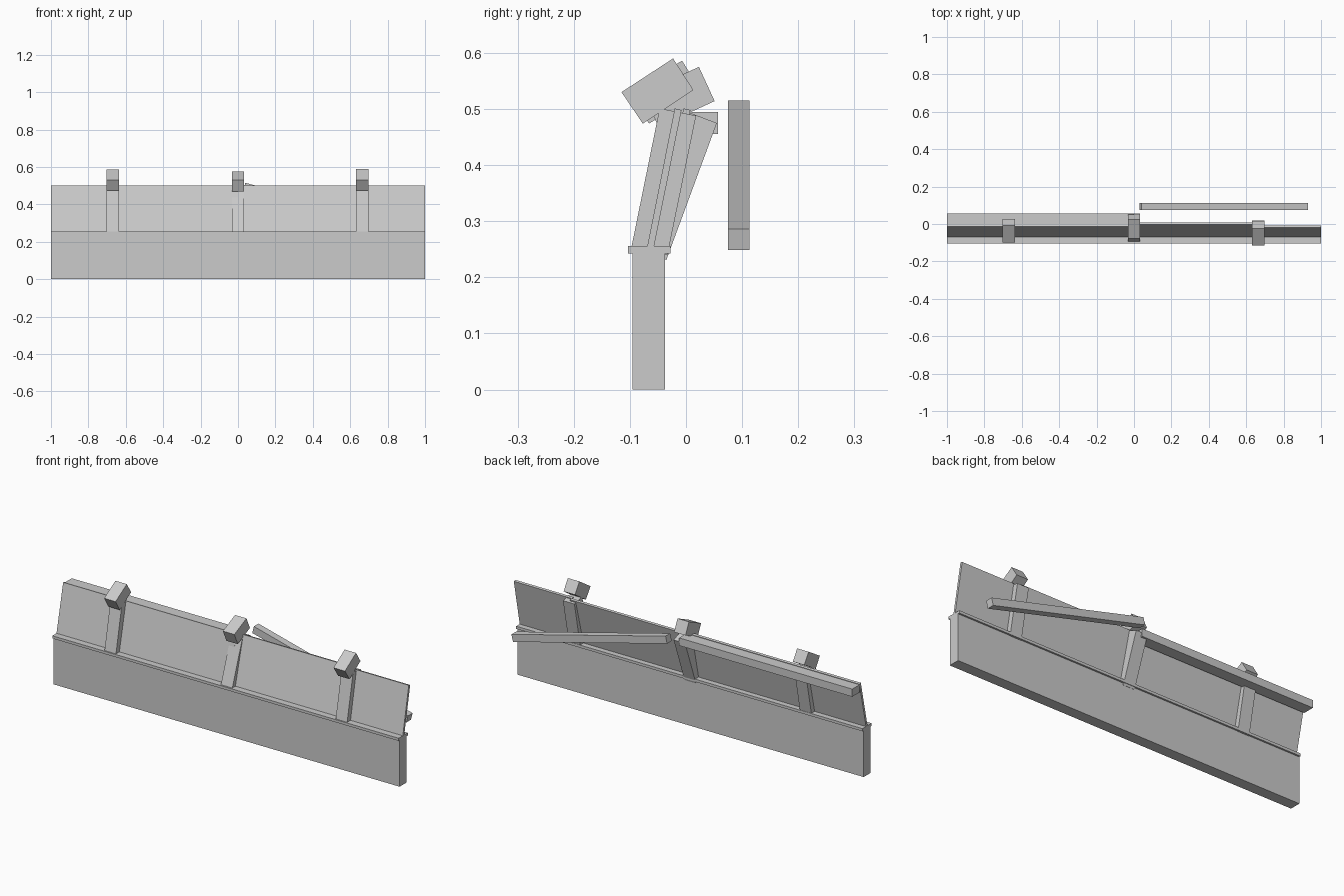
import bpy, bmesh

if "Cube" in bpy.data.objects:
    bpy.data.objects.remove(bpy.data.objects["Cube"])

grey = bpy.data.materials.new("weathered_grey")
grey.diffuse_color = (0.6, 0.6, 0.6, 1)
grey.use_nodes = True
grey.node_tree.nodes["Principled BSDF"].inputs["Base Color"].default_value = grey.diffuse_color


def prism(name, profile, start, end, axis="x"):
    """Extrude a profile along x (points are y,z) or along y (points are x,z)."""
    bm = bmesh.new()
    def place(p, t):
        return (t, p[0], p[1]) if axis == "x" else (p[0], t, p[1])
    a = [bm.verts.new(place(p, start)) for p in profile]
    b = [bm.verts.new(place(p, end)) for p in profile]
    bm.faces.new(a)
    bm.faces.new(b[::-1])
    n = len(profile)
    for i in range(n):
        j = (i + 1) % n
        bm.faces.new((a[i], b[i], b[j], a[j]))
    bmesh.ops.recalc_face_normals(bm, faces=bm.faces[:])
    me = bpy.data.meshes.new(name)
    bm.to_mesh(me)
    bm.free()
    me.materials.append(grey)
    ob = bpy.data.objects.new(name, me)
    bpy.context.collection.objects.link(ob)
    return ob


def rect(y0, y1, z0, z1):
    return [(y0, z0), (y1, z0), (y1, z1), (y0, z1)]


# Base wall and its ledge
prism("base_wall", rect(-0.095, -0.037, 0, 0.25), -1, 1)
prism("ledge", rect(-0.103, -0.028, 0.242, 0.256), -1, 1)

# Leaning posts, the middle one tipped further back
outer = [(-0.098, 0.25), (-0.033, 0.24), (0.018, 0.488), (-0.047, 0.501)]
middle = [(-0.095, 0.253), (-0.035, 0.231), (0.055, 0.475), (-0.006, 0.498)]
for side, x, profile in (("left", -0.67, outer), ("middle", 0, middle), ("right", 0.665, outer)):
    prism(side + "_post", profile, x - 0.033, x + 0.033)

# Tilted blocks on top of the posts
caps = {
    "left": (-0.67, [(-0.100, 0.530), (-0.066, 0.474), (0.028, 0.530), (-0.007, 0.586)]),
    "middle": (0, [(-0.077, 0.529), (-0.049, 0.468), (0.051, 0.514), (0.023, 0.575)]),
    "right": (0.665, [(-0.115, 0.530), (-0.077, 0.474), (0.013, 0.534), (-0.023, 0.590)]),
}
for side, (x, profile) in caps.items():
    prism(side + "_post_block", profile, x - 0.033, x + 0.033)

# Thin leaning panels between the posts
for name, x0, x1, top in (("left_panels", -1, 0, -0.014),
                          ("centre_right_panel", 0, 0.665, -0.004),
                          ("right_end_panel", 0.665, 1, -0.02)):
    prism(name, [(-0.07, 0.25), (-0.058, 0.25), (top + 0.012, 0.498), (top, 0.501)], x0, x1)

# Rail still in place behind the left half
prism("upper_rail", rect(-0.003, 0.057, 0.455, 0.495), -1, 0)

# Rail hanging loose behind the right half
prism("fallen_rail", [(0.03, 0.478), (0.92, 0.249), (0.929, 0.286), (0.039, 0.515)],
      0.075, 0.113, axis="y")
